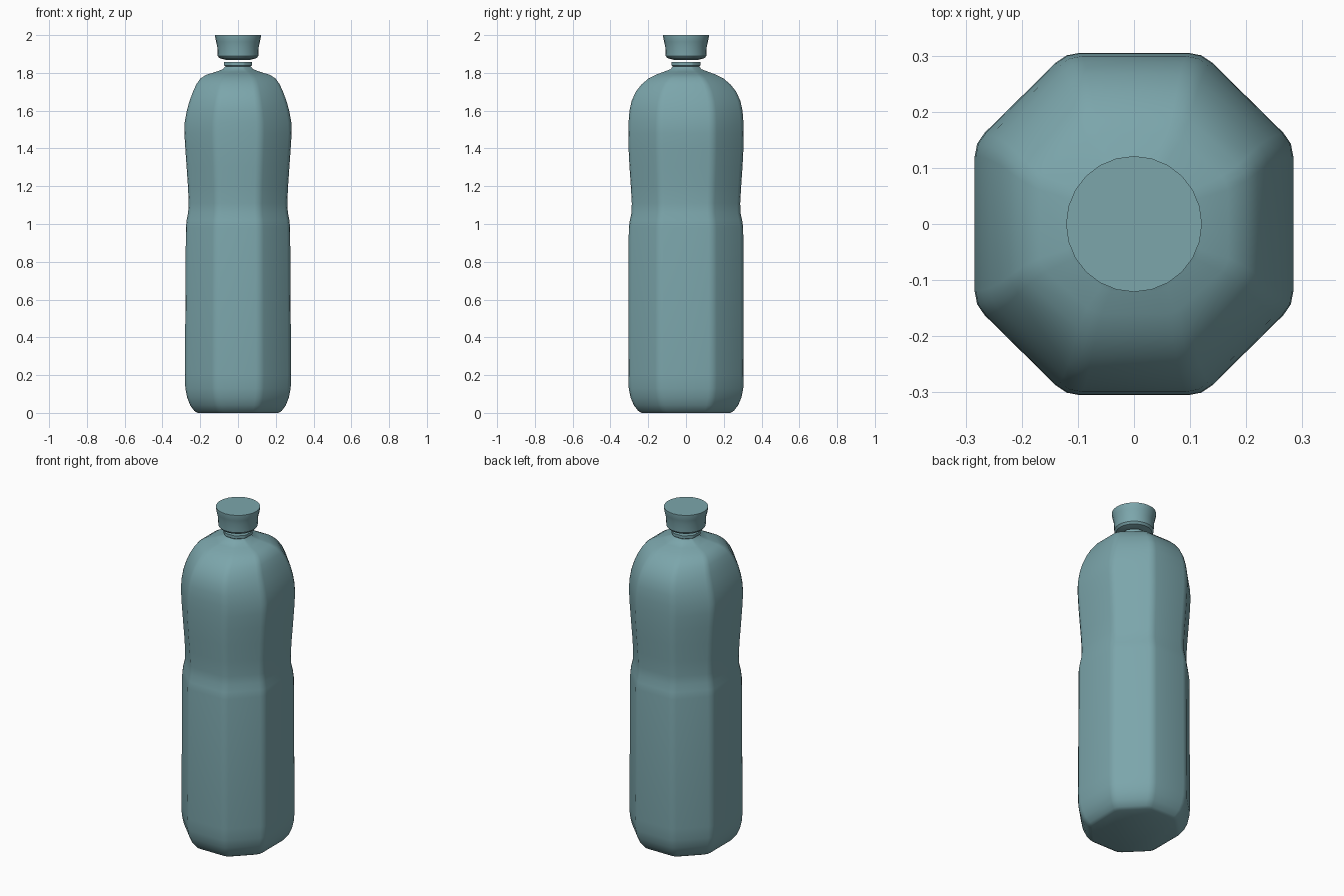
import bpy, bmesh, math
from mathutils import Vector

if "Cube" in bpy.data.objects:
    bpy.data.objects.remove(bpy.data.objects["Cube"])

def octagon(hx, hy, blend):
    """Soft-cornered octagon ring, blended towards an ellipse by 0..1."""
    sx, sy = hx / 0.285, hy / 0.305
    quarter = [(0.285, 0.145), (0.122, 0.305)]
    c = quarter + [(-x, y) for x, y in reversed(quarter)]
    c += [(-x, -y) for x, y in c]
    c = [Vector((x * sx, y * sy)) for x, y in c]
    ring = []
    for i, p in enumerate(c):
        a = p + (c[i - 1] - p).normalized() * 0.025 * sx
        b = p + (c[(i + 1) % 8] - p).normalized() * 0.025 * sx
        for q in (a, a * 0.25 + p * 0.5 + b * 0.25, b):
            t = math.atan2(q.y / hy, q.x / hx)
            ring.append(q.lerp(Vector((hx * math.cos(t), hy * math.sin(t))), blend))
    return ring

def circle(r, n=24):
    return [Vector((r * math.cos(2 * math.pi * i / n), r * math.sin(2 * math.pi * i / n)))
            for i in range(n)]

def loft(name, rings, color):
    """Skin a stack of (z, outline) rings and close both ends."""
    bm = bmesh.new()
    rows = [[bm.verts.new((p.x, p.y, z)) for p in ring] for z, ring in rings]
    n = len(rows[0])
    for a, b in zip(rows, rows[1:]):
        for i in range(n):
            j = (i + 1) % n
            bm.faces.new((a[i], a[j], b[j], b[i]))
    bm.faces.new(list(reversed(rows[0])))
    bm.faces.new(rows[-1])
    bmesh.ops.recalc_face_normals(bm, faces=bm.faces)
    me = bpy.data.meshes.new(name)
    bm.to_mesh(me)
    bm.free()
    ob = bpy.data.objects.new(name, me)
    bpy.context.collection.objects.link(ob)
    me.materials.append(color)
    bpy.ops.object.select_all(action='DESELECT')
    ob.select_set(True)
    bpy.context.view_layer.objects.active = ob
    bpy.ops.object.shade_smooth_by_angle(angle=math.radians(35))
    return ob

teal = bpy.data.materials.new("teal")
teal.diffuse_color = (0.2, 0.38, 0.41, 1)
teal.use_nodes = True
teal.node_tree.nodes["Principled BSDF"].inputs["Base Color"].default_value = teal.diffuse_color

# Bottle body: height, half width, half depth, roundness
body = [
    (0.00, 0.215, 0.235, 0.1), (0.01, 0.232, 0.253, 0.05), (0.04, 0.253, 0.276, 0),
    (0.08, 0.269, 0.293, 0), (0.13, 0.279, 0.303, 0), (0.20, 0.281, 0.305, 0),
    (0.98, 0.276, 0.303, 0), (1.02, 0.272, 0.297, 0), (1.06, 0.264, 0.288, 0),
    (1.11, 0.261, 0.287, 0), (1.20, 0.265, 0.292, 0), (1.30, 0.272, 0.299, 0),
    (1.40, 0.279, 0.304, 0), (1.48, 0.284, 0.305, 0), (1.54, 0.282, 0.304, 0),
    (1.60, 0.272, 0.300, 0.05), (1.65, 0.259, 0.290, 0.1), (1.70, 0.242, 0.269, 0.2),
    (1.74, 0.225, 0.238, 0.3), (1.77, 0.205, 0.203, 0.4), (1.79, 0.175, 0.165, 0.6),
    (1.805, 0.125, 0.125, 0.8), (1.82, 0.085, 0.085, 1), (1.835, 0.072, 0.074, 1),
]
# Neck with its flange finishes the same skin
neck = [(1.84, 0.080, 0.080, 1), (1.857, 0.080, 0.080, 1)]
loft("bottle_body", [(z, octagon(x, y, b)) for z, x, y, b in body + neck], teal)

# Screw cap, slightly waisted, floating just above the flange
cap = [(1.868, 0.060), (1.878, 0.098), (1.89, 0.108), (1.94, 0.110),
       (1.965, 0.116), (1.99, 0.121), (2.0, 0.121)]
loft("cap", [(z, circle(r)) for z, r in cap], teal)
